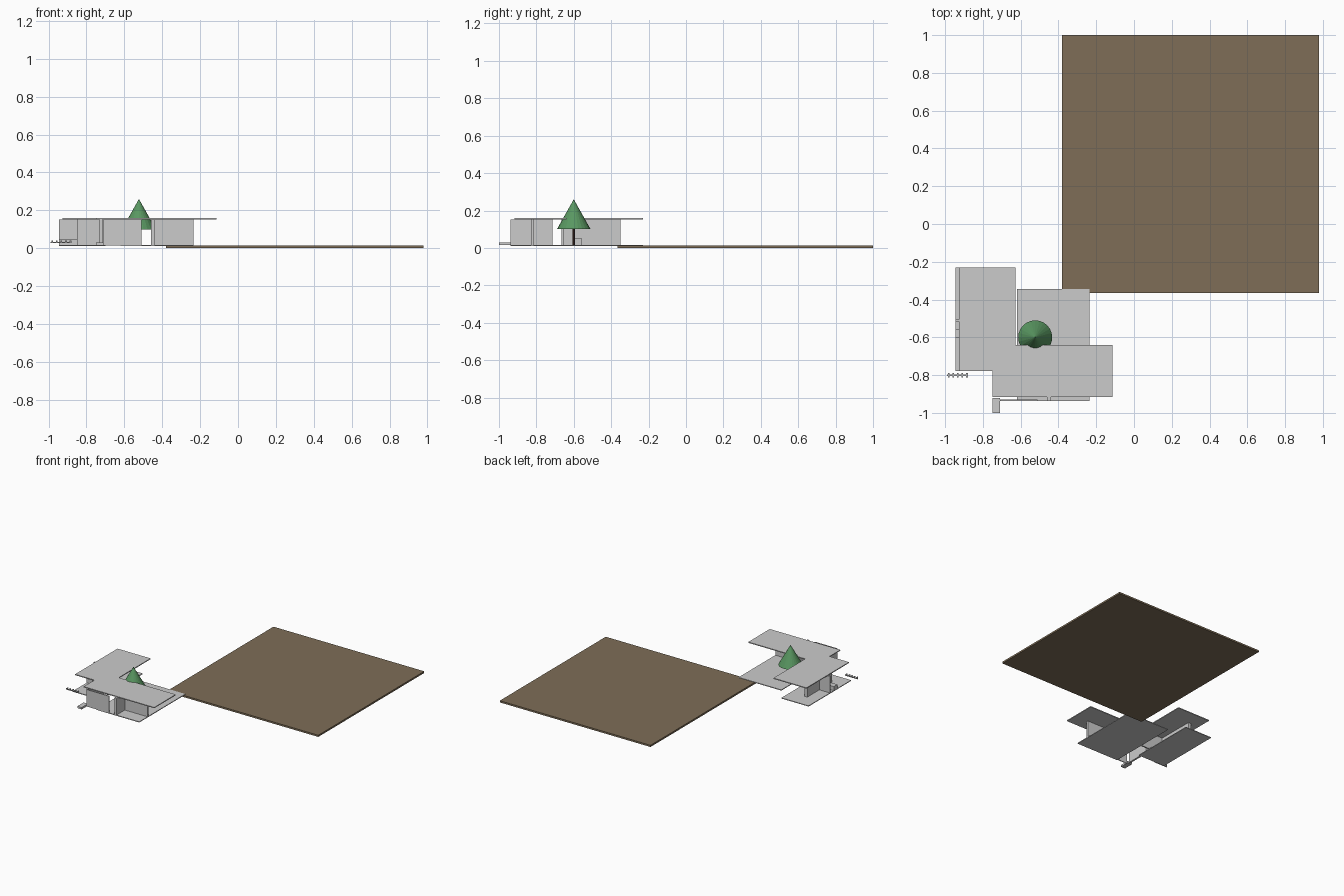
import bpy, bmesh

if "Cube" in bpy.data.objects:
    bpy.data.objects.remove(bpy.data.objects["Cube"])


def material(name, rgb):
    m = bpy.data.materials.new(name)
    m.diffuse_color = (*rgb, 1.0)
    m.use_nodes = True
    m.node_tree.nodes["Principled BSDF"].inputs["Base Color"].default_value = m.diffuse_color
    return m


CONCRETE = material("pale_grey", (0.60, 0.60, 0.60))
SOIL = material("earth_brown", (0.21, 0.155, 0.095))
LEAF = material("leaf_green", (0.10, 0.31, 0.12))
BARK = material("dark_bark", (0.08, 0.035, 0.025))


def finish(bm, name, mat):
    mesh = bpy.data.meshes.new(name)
    bm.to_mesh(mesh)
    bm.free()
    mesh.materials.append(mat)
    ob = bpy.data.objects.new(name, mesh)
    bpy.context.collection.objects.link(ob)
    return ob


def box(name, xs, ys, zs, mat=CONCRETE):
    """Box from its x, y and z ranges."""
    bm = bmesh.new()
    bmesh.ops.create_cube(bm, size=1)
    for v in bm.verts:
        v.co = [r[0] if c < 0 else r[1] for c, r in zip(v.co, (xs, ys, zs))]
    return finish(bm, name, mat)


def prism(name, outline, zs):
    """Slab with a polygon outline."""
    bm = bmesh.new()
    face = bm.faces.new([bm.verts.new((x, y, zs[0])) for x, y in outline])
    ext = bmesh.ops.extrude_face_region(bm, geom=[face])["geom"]
    for v in ext:
        if isinstance(v, bmesh.types.BMVert):
            v.co.z = zs[1]
    bmesh.ops.recalc_face_normals(bm, faces=bm.faces)
    return finish(bm, name, CONCRETE)


def cone(name, centre, r1, r2, zs, sides, mat):
    bm = bmesh.new()
    bmesh.ops.create_cone(bm, cap_ends=True, segments=sides, radius1=r1,
                          radius2=r2, depth=zs[1] - zs[0])
    bmesh.ops.translate(bm, verts=bm.verts, vec=(*centre, sum(zs) / 2))
    return finish(bm, name, mat)


# Ground plate
box("ground_plate", (-0.38, 0.98), (-0.365, 1.0), (0.0, 0.014), SOIL)

# Floor slabs
FLOOR = (0.011, 0.017)
box("left_floor", (-0.945, -0.70), (-0.778, -0.23), FLOOR)
box("front_floor", (-0.62, -0.235), (-0.937, -0.66), FLOOR)
box("patio_floor", (-0.62, -0.235), (-0.66, -0.343), FLOOR)

# Roof made of two overlapping wings
prism("stepped_roof", [(-0.926, -0.23), (-0.926, -0.778), (-0.75, -0.778),
                       (-0.75, -0.917), (-0.114, -0.917), (-0.114, -0.64),
                       (-0.628, -0.64), (-0.628, -0.23)], (0.152, 0.159))

# Full height walls
WALL = (0.015, 0.153)
walls = {
    "front_wall": ((-0.71, -0.51), (-0.937, -0.93)),
    "entry_side_wall": ((-0.46, -0.44), (-0.937, -0.715)),
    "front_room_wall": ((-0.44, -0.235), (-0.83, -0.815)),
    "left_spine_wall": ((-0.85, -0.825), (-0.665, -0.35)),
    "left_cross_wall": ((-0.945, -0.85), (-0.515, -0.505)),
    "corner_wall": ((-0.73, -0.715), (-0.91, -0.715)),
    "rear_wall": ((-0.825, -0.63), (-0.665, -0.655)),
}
for name, (xs, ys) in walls.items():
    box(name, xs, ys, WALL)

# Low furniture and entry step
box("left_bench", (-0.945, -0.81), (-0.60, -0.555), (0.017, 0.05))
box("entry_step", (-0.75, -0.71), (-1.0, -0.92), (0.015, 0.03))

# Slatted bench beside the left wing
box("slat_rail", (-0.99, -0.88), (-0.804, -0.798), (0.028, 0.034))
for i in range(5):
    x = -0.985 + i * 0.024
    box("bench_slat", (x, x + 0.009), (-0.813, -0.79), (0.034, 0.041))

# Tree
TREE = (-0.523, -0.60)
cone("tree_trunk", TREE, 0.006, 0.006, (0.015, 0.105), 10, BARK)
cone("tree_crown", TREE, 0.09, 0.0, (0.10, 0.26), 24, LEAF)
